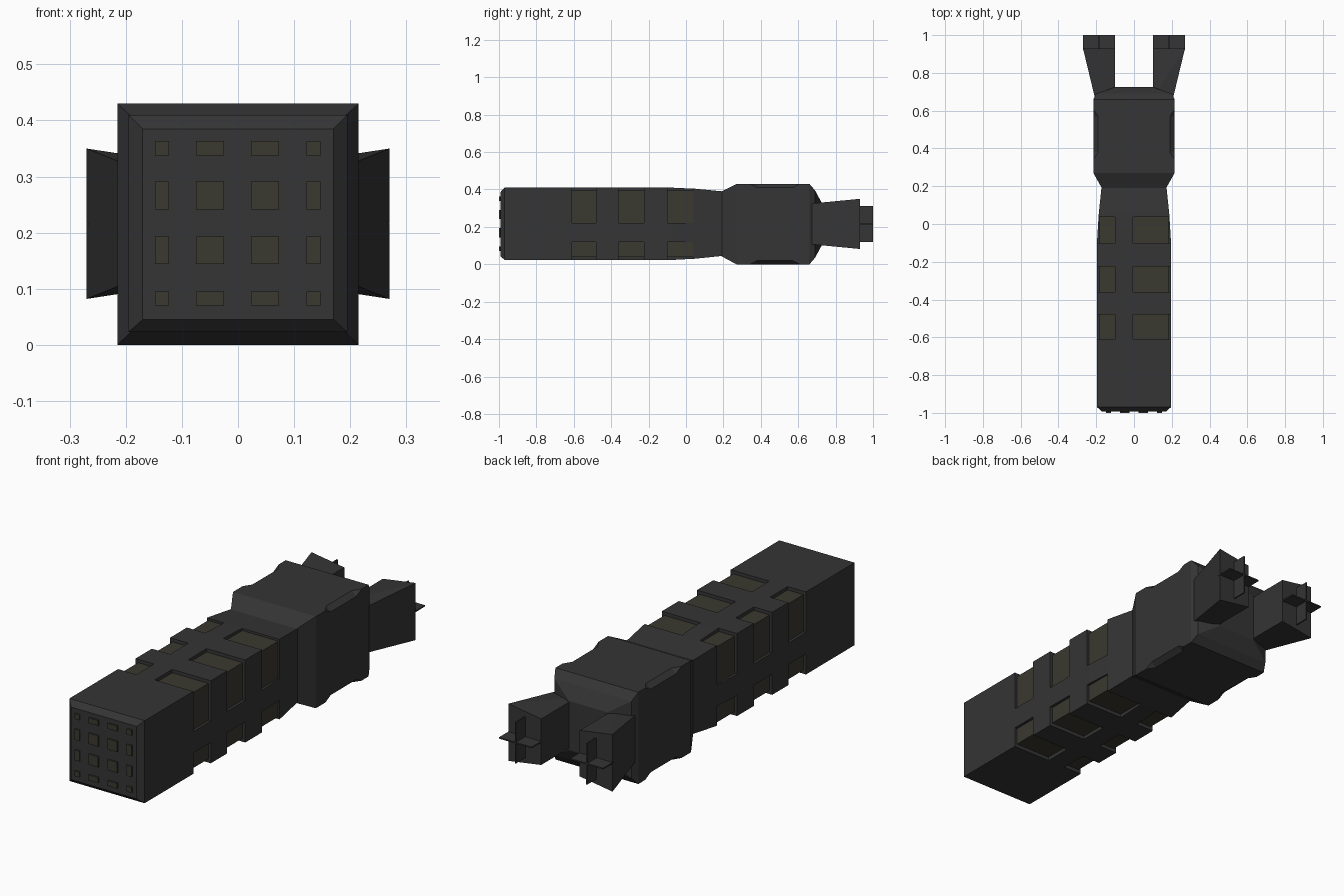
import bpy, bmesh

if "Cube" in bpy.data.objects:
    bpy.data.objects.remove(bpy.data.objects["Cube"])


def material(name, rgb):
    m = bpy.data.materials.new(name)
    m.diffuse_color = (*rgb, 1)
    m.use_nodes = True
    m.node_tree.nodes["Principled BSDF"].inputs["Base Color"].default_value = m.diffuse_color
    return m


dark = material("dark_grey", (0.035, 0.035, 0.035))
olive = material("olive_grey", (0.042, 0.041, 0.029))


def finish(name, bm, mat=None):
    bmesh.ops.recalc_face_normals(bm, faces=bm.faces[:])
    me = bpy.data.meshes.new(name)
    bm.to_mesh(me)
    bm.free()
    ob = bpy.data.objects.new(name, me)
    bpy.context.collection.objects.link(ob)
    if mat:
        me.materials.append(mat)
    return ob


def loft(name, sections, mat=dark):
    """Joins rectangular sections (y, x0, x1, z0, z1) along y."""
    bm = bmesh.new()
    rings = [[bm.verts.new((x, y, z)) for x, z in
              ((x0, z0), (x1, z0), (x1, z1), (x0, z1))]
             for y, x0, x1, z0, z1 in sections]
    for a, b in zip(rings, rings[1:]):
        for i in range(4):
            j = (i + 1) % 4
            bm.faces.new((a[i], a[j], b[j], b[i]))
    bm.faces.new(rings[0])
    bm.faces.new(rings[-1])
    return finish(name, bm, mat)


def add_box(bm, x0, x1, y0, y1, z0, z1):
    vs = bmesh.ops.create_cube(bm, size=1)["verts"]
    for v in vs:
        v.co = (x0 if v.co.x < 0 else x1, y0 if v.co.y < 0 else y1,
                z0 if v.co.z < 0 else z1)


def cut(target, cutter):
    cutter.hide_render = True
    cutter.hide_viewport = True
    m = target.modifiers.new("cut", "BOOLEAN")
    m.operation = "DIFFERENCE"
    m.solver = "EXACT"
    m.object = cutter


# main barrel with bevelled front and tapered neck
barrel = loft("barrel", [(-0.993, -0.17, 0.17, 0.045, 0.385),
                         (-0.97, -0.195, 0.195, 0.023, 0.41),
                         (-0.08, -0.195, 0.195, 0.023, 0.41),
                         (0.05, -0.187, 0.187, 0.03, 0.404),
                         (0.195, -0.172, 0.172, 0.045, 0.39)])

# corner pockets along the barrel
bm = bmesh.new()
for y0, y1 in ((-0.61, -0.48), (-0.36, -0.225), (-0.10, 0.038)):
    for x0, x1 in ((-0.3, -0.10), (-0.005, 0.3)):
        for z0, z1 in ((-0.1, 0.12), (0.22, 0.5)):
            add_box(bm, x0, x1, y0, y1, z0, z1)
cut(barrel, finish("pocket_cutter", bm))

# inner core seen at the bottom of the pockets
bm = bmesh.new()
add_box(bm, -0.182, 0.182, -0.63, 0.055, 0.04, 0.394)
finish("pocket_core", bm, olive)

# grid of raised front panels
bm = bmesh.new()
for x0, x1 in ((-0.148, -0.123), (-0.075, -0.025), (0.023, 0.073), (0.122, 0.147)):
    for z0, z1 in ((0.07, 0.095), (0.144, 0.193), (0.241, 0.291), (0.338, 0.363)):
        add_box(bm, x0, x1, -1.0, -0.98, z0, z1)
finish("front_panels", bm, olive)

# rear housing with flared front and stepped bevel at the back
housing = loft("housing", [(0.19, -0.170, 0.170, 0.043, 0.39),
                           (0.27, -0.215, 0.215, 0.0, 0.43),
                           (0.66, -0.215, 0.215, 0.0, 0.43),
                           (0.69, -0.20, 0.20, 0.035, 0.395),
                           (0.725, -0.10, 0.10, 0.10, 0.33)])

# short chamfers on the four long housing edges
bm = bmesh.new()
for sx in (-1, 1):
    for sz in (-1, 1):
        pts = []
        for off, ya, yb in ((0, 0.38, 0.57), (0.04, 0.24, 0.71)):
            for y in (ya, yb):
                for dx, dz in ((-0.05, 0.02), (0.025, -0.04)):
                    pts.append(bm.verts.new((sx * (0.215 + dx + off), y,
                                             0.215 + sz * (0.215 + dz + off))))
        bmesh.ops.convex_hull(bm, input=pts)
cut(housing, finish("chamfer_cutter", bm))

# flared rear prongs ending in crossed fins
for side, s in (("left", -1), ("right", 1)):
    bm = bmesh.new()
    pts = []
    for y, xo, hi, ho in ((0.66, 0.205, 0.108, 0.108), (0.93, 0.27, 0.108, 0.134)):
        for x, h in ((0.10, hi), (xo, ho)):
            for sz in (-1, 1):
                pts.append(bm.verts.new((s * x, y, 0.216 + sz * h)))
    bmesh.ops.convex_hull(bm, input=pts)
    finish(side + "_prong", bm, dark)
    bm = bmesh.new()
    xs = sorted((s * 0.10, s * 0.27))
    add_box(bm, xs[0], xs[1], 0.92, 1.0, 0.213, 0.219)
    add_box(bm, s * 0.185 - 0.003, s * 0.185 + 0.003, 0.92, 1.0, 0.12, 0.312)
    finish(side + "_crossed_fins", bm, dark)
